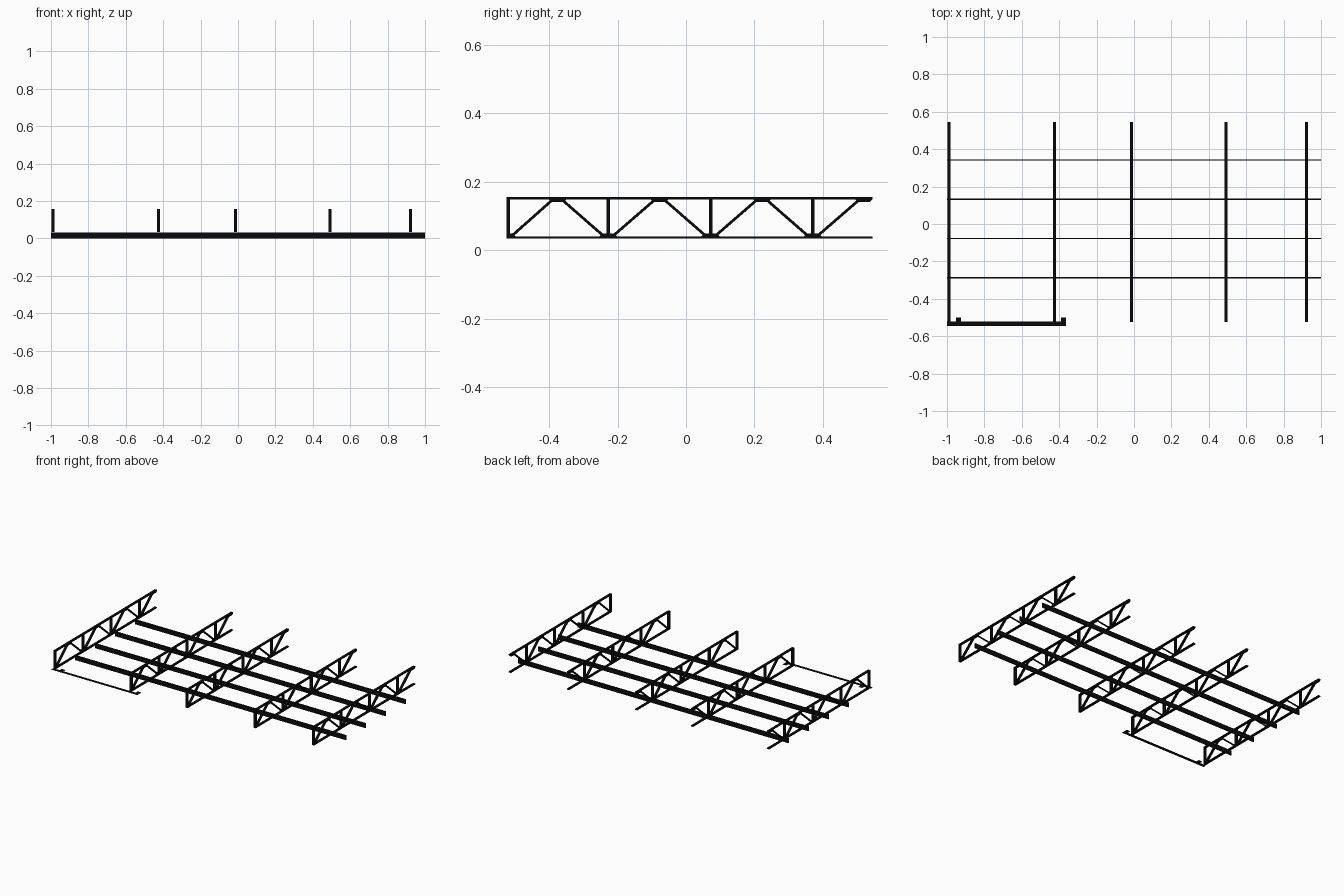
import bpy, bmesh, math
from mathutils import Matrix, Vector

if "Cube" in bpy.data.objects:
    bpy.data.objects.remove(bpy.data.objects["Cube"])

black = bpy.data.materials.new("black steel")
black.diffuse_color = (0.003, 0.003, 0.0035, 1)
black.use_nodes = True
black.node_tree.nodes["Principled BSDF"].inputs["Base Color"].default_value = black.diffuse_color

W = 0.016                    # truss width along x
Z0, Z1 = 0.034, 0.156        # truss bottom and top
CH = 0.007                   # chord thickness
Y0, Y1 = -0.524, 0.545       # truss ends
PITCH = 0.2987               # panel length
POSTS = [-0.227 + PITCH * i for i in range(3)]
PEAKS = [-0.376 + PITCH * i for i in range(4)]


def finish(bm, name):
    bmesh.ops.recalc_face_normals(bm, faces=bm.faces)
    mesh = bpy.data.meshes.new(name)
    bm.to_mesh(mesh)
    bm.free()
    mesh.materials.append(black)
    ob = bpy.data.objects.new(name, mesh)
    bpy.context.collection.objects.link(ob)
    return ob


def box(bm, lo, hi):
    lo, hi = Vector(lo), Vector(hi)
    m = Matrix.Translation((lo + hi) / 2) @ Matrix.Diagonal((*(hi - lo), 1))
    bmesh.ops.create_cube(bm, size=1, matrix=m)


def prism(bm, pts, w):
    """Extrude a y-z outline across the truss width."""
    f = bm.faces.new([bm.verts.new((-w / 2, y, z)) for y, z in pts])
    r = bmesh.ops.extrude_face_region(bm, geom=[f])
    vs = [g for g in r["geom"] if isinstance(g, bmesh.types.BMVert)]
    bmesh.ops.translate(bm, vec=(w, 0, 0), verts=vs)


def strut(bm, a, b, t, w):
    """Diagonal bar between two y-z points."""
    a, b = Vector(a), Vector(b)
    d = (b - a).normalized()
    n = Vector((-d.y, d.x)) * t / 2
    prism(bm, [a + n, b + n, b - n, a - n], w)


# Truss shape, shared by all five trusses
bm = bmesh.new()
h = W / 2
box(bm, (-h, Y0, Z0), (h, Y1, Z0 + CH))
box(bm, (-h, Y0, Z1 - CH), (h, Y1, Z1))
box(bm, (-h, Y0, Z0), (h, Y0 + 0.010, Z1))
for y in POSTS:
    box(bm, (-h, y - 0.005, Z0), (h, y + 0.005, Z1))

# Gusset plates
zb, zt, g = Z0 + CH, Z1 - CH, 0.008
for y in POSTS:
    prism(bm, [(y - 0.026, zb), (y + 0.026, zb), (y + 0.018, zb + g), (y - 0.018, zb + g)], W)
prism(bm, [(Y0 + 0.01, zb), (Y0 + 0.026, zb), (Y0 + 0.018, zb + g), (Y0 + 0.01, zb + g)], W)
for y in PEAKS:
    e = min(y + 0.026, Y1)
    prism(bm, [(y - 0.026, zt), (e, zt), (e - 0.008, zt - g), (y - 0.018, zt - g)], W)

# Diagonals between gussets
feet = [Y0 + 0.001] + POSTS
for i, p in enumerate(PEAKS):
    strut(bm, (feet[i] + 0.016, zb + 0.003), (p - 0.016, zt - 0.003), 0.008, W * 0.9)
    if i < 3:
        strut(bm, (p + 0.016, zt - 0.003), (feet[i + 1] - 0.016, zb + 0.003), 0.008, W * 0.9)

first = finish(bm, "roof_truss_1")
first.location.x = -0.988
for i, x in enumerate((-0.426, -0.013, 0.491, 0.921), 2):
    ob = bpy.data.objects.new("roof_truss_%d" % i, first.data)
    bpy.context.collection.objects.link(ob)
    ob.location.x = x

# Long purlins under the trusses: open-ended thin tubes
for i, y in enumerate((-0.287, -0.078, 0.132, 0.342), 1):
    bm = bmesh.new()
    box(bm, (-1, y - 0.0035, 0), (1, y + 0.0035, 0.031))
    ends = [f for f in bm.faces if abs(f.calc_center_median().x) > 0.9]
    bmesh.ops.delete(bm, geom=ends, context="FACES_ONLY")
    finish(bm, "purlin_%d" % i)

# Flat front strip with two small tabs
bm = bmesh.new()
for xa, xb, ya, yb in ((-1, -0.363, -0.545, -0.522),
                       (-0.953, -0.924, -0.522, -0.50),
                       (-0.391, -0.363, -0.522, -0.50)):
    bm.faces.new([bm.verts.new((x, y, Z0)) for x, y in
                  ((xa, ya), (xb, ya), (xb, yb), (xa, yb))])
finish(bm, "front_strip")
